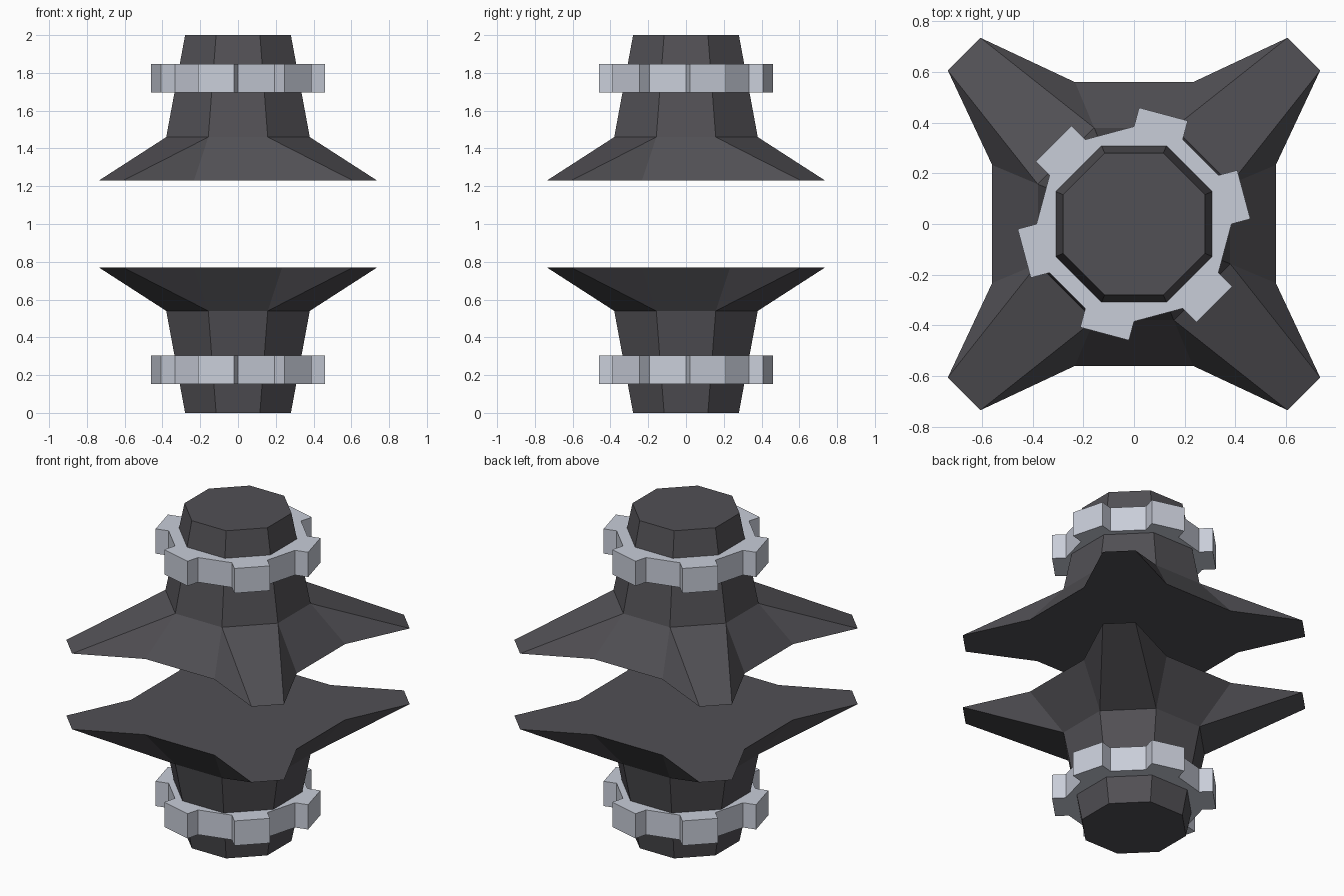
import bpy, bmesh
from math import cos, sin, pi, tan
from mathutils import Vector

cube = bpy.data.objects.get("Cube")
if cube:
    bpy.data.objects.remove(cube, do_unlink=True)


def material(name, rgb):
    m = bpy.data.materials.new(name)
    m.use_nodes = True
    m.diffuse_color = (*rgb, 1)
    bsdf = next(n for n in m.node_tree.nodes if n.type == 'BSDF_PRINCIPLED')
    bsdf.inputs["Base Color"].default_value = (*rgb, 1)
    return m


dark = material("dark grey", (0.083, 0.080, 0.090))
light = material("pale steel", (0.58, 0.61, 0.69))


def finish(bm, name, mat):
    bmesh.ops.recalc_face_normals(bm, faces=bm.faces)
    mesh = bpy.data.meshes.new(name)
    bm.to_mesh(mesh)
    bm.free()
    mesh.materials.append(mat)
    bpy.context.collection.objects.link(bpy.data.objects.new(name, mesh))


def placed(z, top):
    return 2 - z if top else z


def ring(bm, points, z):
    return [bm.verts.new((x, y, z)) for x, y in points]


def octagon(half):
    # Regular octagon with sides square to the axes
    r = half / cos(pi / 8)
    return [(r * cos(pi / 8 + k * pi / 4), r * sin(pi / 8 + k * pi / 4)) for k in range(8)]


def star():
    # One corner arm turned through four quarters
    points, arm = [], [(0.56, 0.233), (0.735, 0.606), (0.606, 0.735), (0.233, 0.56)]
    for _ in range(4):
        points += arm
        arm = [(-y, x) for x, y in arm]
    return points


# Octagonal stem flaring into a four-pointed flat star
def flared_stem(name, top):
    bm = bmesh.new()
    end = ring(bm, octagon(0.28), placed(0, top))
    neck = ring(bm, octagon(0.38), placed(0.54, top))
    rim = ring(bm, star(), placed(0.769, top))
    bm.faces.new(end)
    bm.faces.new(rim)
    for k in range(8):
        n = (k + 1) % 8
        bm.faces.new((end[k], end[n], neck[n], neck[k]))
        bm.faces.new((neck[k], rim[2 * k], rim[2 * k + 1]))
        bm.faces.new((neck[k], neck[n], rim[(2 * k + 2) % 16], rim[2 * k + 1]))
    finish(bm, name, dark)


# Twelve-sided collar with a square tooth on every other side
def toothed_collar(name, top, radius=0.385, tooth=0.077):
    outline = []
    for k in range(6):
        a = k * pi / 3
        mid = a + pi / 12
        out = Vector((cos(mid), sin(mid))) * tooth
        p = Vector((cos(a), sin(a))) * radius
        q = Vector((cos(a + pi / 6), sin(a + pi / 6))) * radius
        outline += [p, p + out, q + out, q]
    bm = bmesh.new()
    low = ring(bm, outline, placed(0.154, top))
    high = ring(bm, outline, placed(0.305, top))
    bm.faces.new(low)
    bm.faces.new(high)
    for k in range(len(low)):
        n = (k + 1) % len(low)
        bm.faces.new((low[k], low[n], high[n], high[k]))
    finish(bm, name, light)


for side, top in (("lower", False), ("upper", True)):
    flared_stem(side + "_flared_stem", top)
    toothed_collar(side + "_toothed_collar", top)
